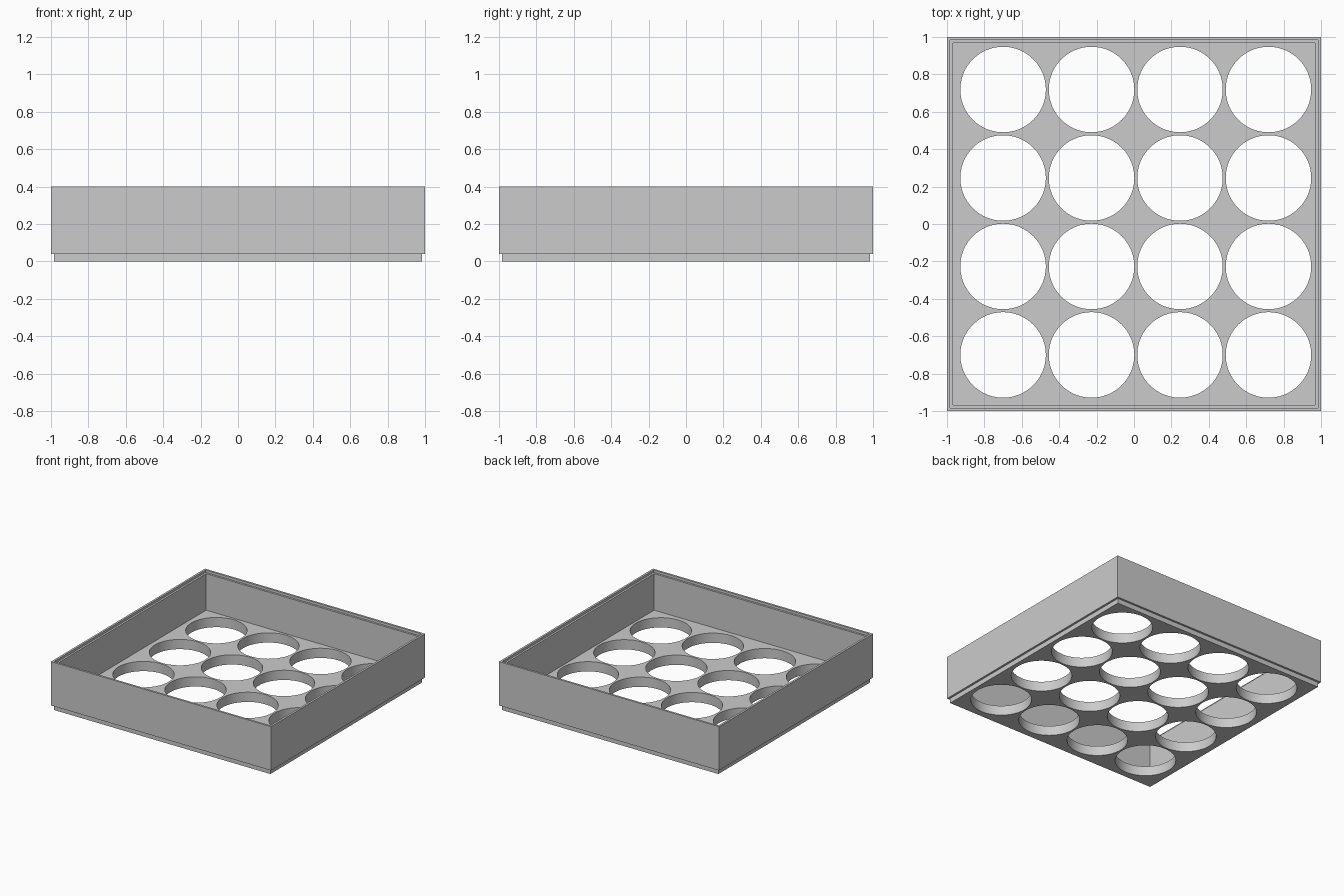
import bpy
import bmesh
from mathutils import Matrix

cube = bpy.data.objects.get("Cube")
if cube:
    bpy.data.objects.remove(cube, do_unlink=True)

grey = bpy.data.materials.new("matte grey")
grey.use_nodes = True
colour = (0.6, 0.6, 0.6, 1)
grey.diffuse_color = colour
grey.node_tree.nodes["Principled BSDF"].inputs["Base Color"].default_value = colour


def make_object(name, bm):
    bmesh.ops.recalc_face_normals(bm, faces=bm.faces)
    mesh = bpy.data.meshes.new(name)
    bm.to_mesh(mesh)
    bm.free()
    obj = bpy.data.objects.new(name, mesh)
    bpy.context.collection.objects.link(obj)
    mesh.materials.append(grey)
    return obj


# Tray sizes
LIP_HEIGHT, FLOOR_TOP, HEIGHT = 0.04, 0.08, 0.4
LIP_HALF, INNER_HALF = 0.983, 0.967
LEDGE = HEIGHT - 0.02

# Square section swept from the stacking lip, over the rim, to the floor
profile = [(LIP_HALF, 0), (LIP_HALF, LIP_HEIGHT), (1, LIP_HEIGHT), (1, HEIGHT),
           (LIP_HALF, HEIGHT), (LIP_HALF, LEDGE), (INNER_HALF, LEDGE),
           (INNER_HALF, FLOOR_TOP)]
bm = bmesh.new()
rings = [[bm.verts.new((sx * h, sy * h, z))
          for sx, sy in ((-1, -1), (1, -1), (1, 1), (-1, 1))]
         for h, z in profile]
for low, high in zip(rings, rings[1:]):
    for i in range(4):
        j = (i + 1) % 4
        bm.faces.new((low[i], low[j], high[j], high[i]))
bm.faces.new(rings[0][::-1])
bm.faces.new(rings[-1])
tray = make_object("stacking_tray", bm)

# Grid of round holes through the floor
HOLE_RADIUS, SPACING, START = 0.2285, 0.473, -0.7
bm = bmesh.new()
for col in range(4):
    for row in range(4):
        centre = (START + col * SPACING, START + row * SPACING, FLOOR_TOP / 2)
        bmesh.ops.create_cone(bm, cap_ends=True, segments=96,
                              radius1=HOLE_RADIUS, radius2=HOLE_RADIUS,
                              depth=0.2, matrix=Matrix.Translation(centre))
cutter = make_object("hole_cutter", bm)
cutter.hide_render = True

cut = tray.modifiers.new("floor holes", 'BOOLEAN')
cut.operation = 'DIFFERENCE'
cut.solver = 'EXACT'
cut.object = cutter

bpy.ops.object.select_all(action='DESELECT')
tray.select_set(True)
bpy.context.view_layer.objects.active = tray
bpy.ops.object.modifier_apply(modifier=cut.name)
bpy.data.objects.remove(cutter, do_unlink=True)

# Smooth hole walls, crisp edges
bpy.ops.object.shade_smooth_by_angle()
